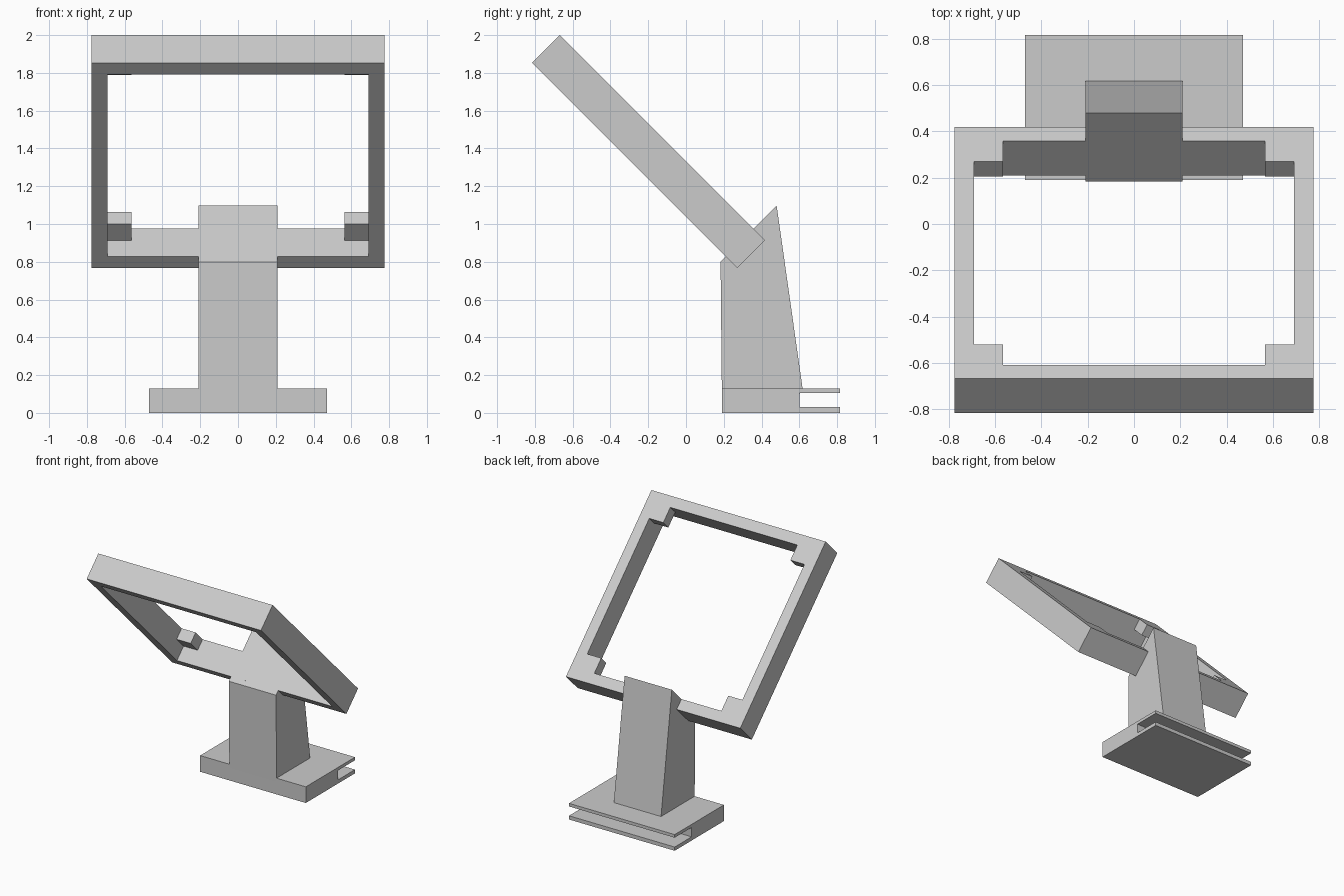
import bpy
import bmesh
import math

cube = bpy.data.objects.get("Cube")
if cube:
    bpy.data.objects.remove(cube, do_unlink=True)

grey = bpy.data.materials.new("plain grey")
grey.use_nodes = True
grey.diffuse_color = (0.6, 0.6, 0.6, 1)
grey.node_tree.nodes["Principled BSDF"].inputs["Base Color"].default_value = (0.6, 0.6, 0.6, 1)


def prism(name, points, start, end, axis="z"):
    """Extrude an outline: (x, y) along z, or (y, z) along x."""
    bm = bmesh.new()
    place = (lambda a, b: (a, b, start)) if axis == "z" else (lambda a, b: (start, a, b))
    face = bm.faces.new([bm.verts.new(place(a, b)) for a, b in points])
    grown = bmesh.ops.extrude_face_region(bm, geom=[face])["geom"]
    depth = end - start
    offset = (0, 0, depth) if axis == "z" else (depth, 0, 0)
    bmesh.ops.translate(bm, vec=offset,
                        verts=[g for g in grown if isinstance(g, bmesh.types.BMVert)])
    bmesh.ops.recalc_face_normals(bm, faces=bm.faces)
    mesh = bpy.data.meshes.new(name)
    bm.to_mesh(mesh)
    bm.free()
    mesh.materials.append(grey)
    obj = bpy.data.objects.new(name, mesh)
    bpy.context.collection.objects.link(obj)
    return obj


def rectangle(half, low, high):
    return [(-half, low), (half, low), (half, high), (-half, high)]


def cut(obj, cutter):
    """Subtract the cutter, bake the result and remove the cutter."""
    cutter.hide_render = True
    mod = obj.modifiers.new("cut", "BOOLEAN")
    mod.operation = "DIFFERENCE"
    mod.solver = "EXACT"
    mod.object = cutter
    graph = bpy.context.evaluated_depsgraph_get()
    mesh = bpy.data.meshes.new_from_object(obj.evaluated_get(graph))
    obj.modifiers.clear()
    obj.data = mesh
    bpy.data.objects.remove(cutter, do_unlink=True)


# Clamp base with a slot open at the back
prism("base", [(0.19, 0), (0.815, 0), (0.815, 0.03), (0.6, 0.03), (0.6, 0.105),
               (0.815, 0.105), (0.815, 0.13), (0.19, 0.13)], -0.47, 0.47, "x")

# Tapered neck with a sloped top
prism("neck", [(0.19, 0.1), (0.6, 0.1), (0.617, 0.13), (0.48, 1.097), (0.183, 0.8)],
      -0.21, 0.21, "x")

# Tilted frame, laid flat with its back at z = 0 while it is cut
length, thick, half_width = 1.535, 0.209, 0.775
border, tab, tab_thick = 0.085, 0.125, 0.09
inner = half_width - border
low, high = border, length - border
frame = prism("frame", rectangle(half_width, 0, length), 0, thick)

# Recess from the front, leaving a thin back plate
cut(frame, prism("recess_cutter", rectangle(inner, low, high), tab_thick, thick + 0.1))

# Opening through the back plate, leaving a square tab in each corner
n = inner - tab
right_side = [(n, low), (n, low + tab), (inner, low + tab),
              (inner, high - tab), (n, high - tab), (n, high)]
cut(frame, prism("opening_cutter",
                 right_side + [(-x, y) for x, y in reversed(right_side)], -0.1, tab_thick + 0.05))

frame.rotation_euler.x = math.radians(135)
frame.location = (0, 0.418, 0.915)
